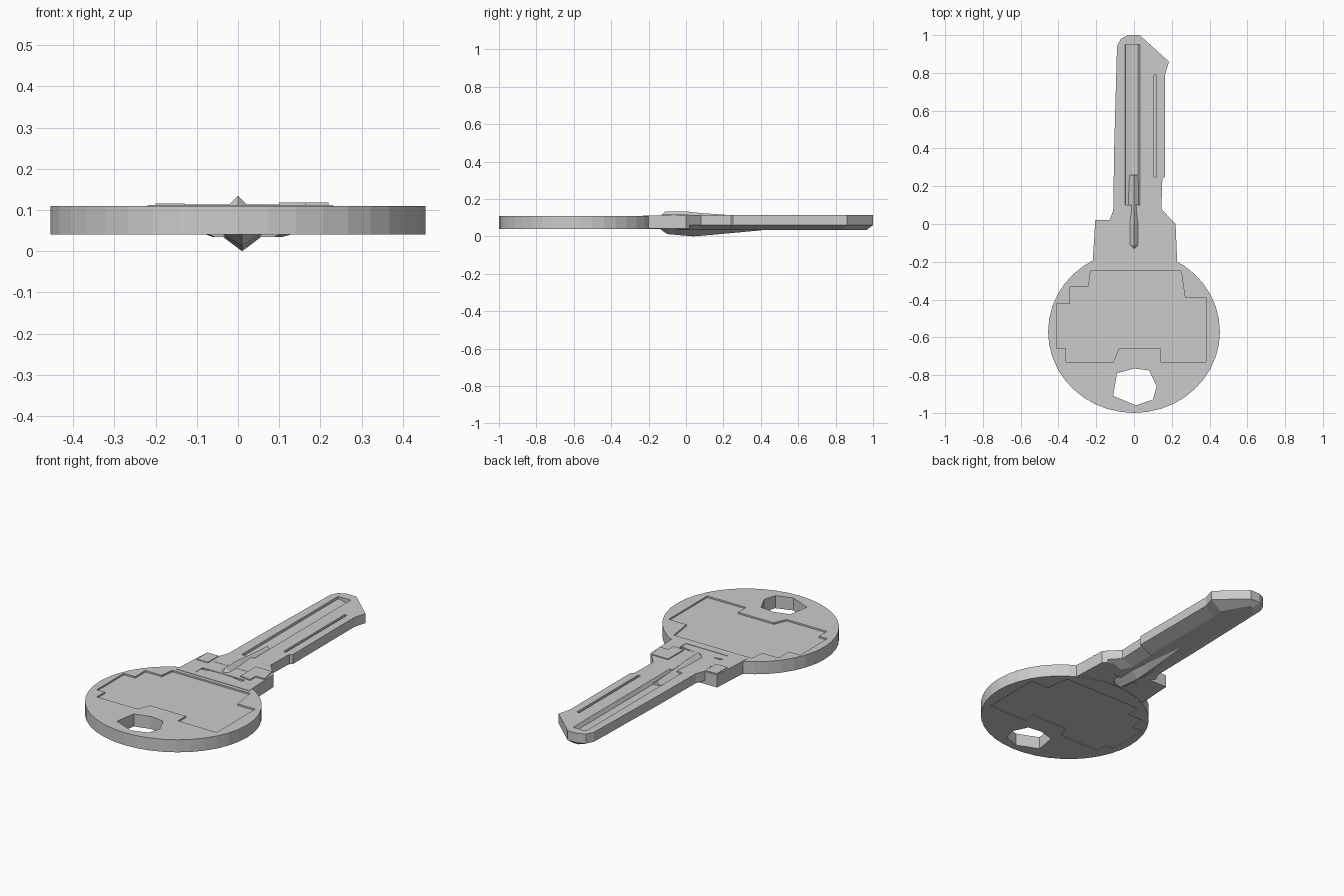
import bpy, bmesh, math

if "Cube" in bpy.data.objects:
    bpy.data.objects.remove(bpy.data.objects["Cube"])


def make(name, rings):
    """Skin a stack of equally sized point rings, capped at both ends."""
    bm = bmesh.new()
    loops = [[bm.verts.new(p) for p in ring] for ring in rings]
    n = len(loops[0])
    for a, b in zip(loops, loops[1:]):
        for i in range(n):
            j = (i + 1) % n
            bm.faces.new((a[i], a[j], b[j], b[i]))
    bm.faces.new(loops[0][::-1])
    bm.faces.new(loops[-1])
    bmesh.ops.recalc_face_normals(bm, faces=bm.faces)
    mesh = bpy.data.meshes.new(name)
    bm.to_mesh(mesh)
    bm.free()
    ob = bpy.data.objects.new(name, mesh)
    bpy.context.collection.objects.link(ob)
    return ob


def prism(name, outline, z0, z1):
    return make(name, [[(x, y, z) for x, y in outline] for z in (z0, z1)])


def box(x0, x1, y0, y1):
    return [(x0, y0), (x1, y0), (x1, y1), (x0, y1)]


def ridge(name, sections, base):
    """Triangular ridge along y; sections are (y, left x, right x, peak x, peak z)."""
    return make(name, [[(l, y, base), (r, y, base), (p, y, z)]
                       for y, l, r, p, z in sections])


def cut(target, cutter):
    cutter.hide_render = True
    mod = target.modifiers.new("cut", "BOOLEAN")
    mod.operation = "DIFFERENCE"
    mod.solver = "EXACT"
    mod.object = cutter
    bpy.context.view_layer.objects.active = target
    bpy.ops.object.modifier_apply(modifier=mod.name)
    bpy.data.objects.remove(cutter)


# Round bow
N = 40
oval = [(0.455 * math.cos(2 * math.pi * i / N), -0.57 + 0.43 * math.sin(2 * math.pi * i / N))
        for i in range(N)]
bow = prism("bow", oval, 0.04, 0.11)

# Key ring hole
hole = [(-0.09, -0.79), (0.0, -0.765), (0.08, -0.775), (0.12, -0.86),
        (0.10, -0.93), (0.01, -0.96), (-0.11, -0.91)]
cut(bow, prism("hole_cutter", hole, -0.1, 0.3))

# Shallow stepped panel on both faces of the bow
panel = [(-0.41, -0.66), (-0.36, -0.66), (-0.36, -0.73), (-0.11, -0.73), (-0.08, -0.66),
         (0.14, -0.66), (0.14, -0.73), (0.38, -0.73), (0.38, -0.39), (0.27, -0.39),
         (0.25, -0.25), (-0.23, -0.25), (-0.24, -0.33), (-0.34, -0.33), (-0.34, -0.42),
         (-0.41, -0.42)]
cut(bow, prism("top_panel_cutter", panel, 0.101, 0.2))
cut(bow, prism("under_panel_cutter", panel, -0.1, 0.044))

# Shoulder between bow and blade
neck = [(-0.22, -0.23), (0.23, -0.23), (0.22, 0.0), (0.20, 0.02), (-0.205, 0.02)]
shoulder = prism("shoulder", neck, 0.042, 0.112)
cut(shoulder, prism("neck_slot_cutter", box(-0.12, 0.14, -0.20, -0.14), 0.105, 0.2))
prism("right_shoulder_step", [(0.10, -0.12), (0.165, -0.13), (0.165, -0.08),
                              (0.22, -0.08), (0.20, 0.015), (0.10, 0.015)], 0.09, 0.118)
prism("left_shoulder_step", box(-0.20, -0.13, -0.08, 0.015), 0.09, 0.116)

# Blade with a chamfered underside
edge = [(-0.12, -0.05), (-0.13, 0.02), (-0.11, 0.07), (-0.105, 0.4), (-0.09, 0.94),
        (-0.07, 0.98), (-0.03, 1.0), (0.03, 1.0), (0.185, 0.86), (0.165, 0.79),
        (0.165, 0.25), (0.15, 0.24), (0.145, 0.08), (0.20, 0.02), (0.16, -0.05)]
low = [(0.01 + (x - 0.01) * 0.5, y * 0.965) for x, y in edge]
blade = make("blade", [[(x, y, 0.034) for x, y in low],
                       [(x, y, 0.06) for x, y in edge],
                       [(x, y, 0.113) for x, y in edge]])

# Long grooves on the blade
cut(blade, make("groove_cutter", [[(-0.05, y, 0.13), (-0.045, y, 0.10),
                                   (-0.01, y, 0.092), (0.02, y, 0.092), (0.04, y, 0.13)]
                                  for y in (0.10, 0.95)]))
cut(blade, prism("slot_cutter", box(0.105, 0.12, 0.25, 0.79), 0.09, 0.2))

# Raised ridges above and below the blade root
ridge("upper_ridge", [(-0.13, -0.04, 0.03, 0.0, 0.113), (-0.11, -0.045, 0.045, 0.0, 0.134),
                      (0.0, -0.045, 0.045, 0.0, 0.134), (0.07, -0.04, 0.04, 0.0, 0.125),
                      (0.26, -0.03, 0.03, 0.0, 0.112)], 0.09)
ridge("lower_ridge", [(-0.14, -0.04, 0.05, 0.01, 0.04), (-0.10, -0.065, 0.08, 0.01, 0.012),
                      (0.04, -0.07, 0.09, 0.01, 0.0), (0.14, -0.065, 0.08, 0.01, 0.008),
                      (0.40, -0.05, 0.06, 0.01, 0.032)], 0.06)
